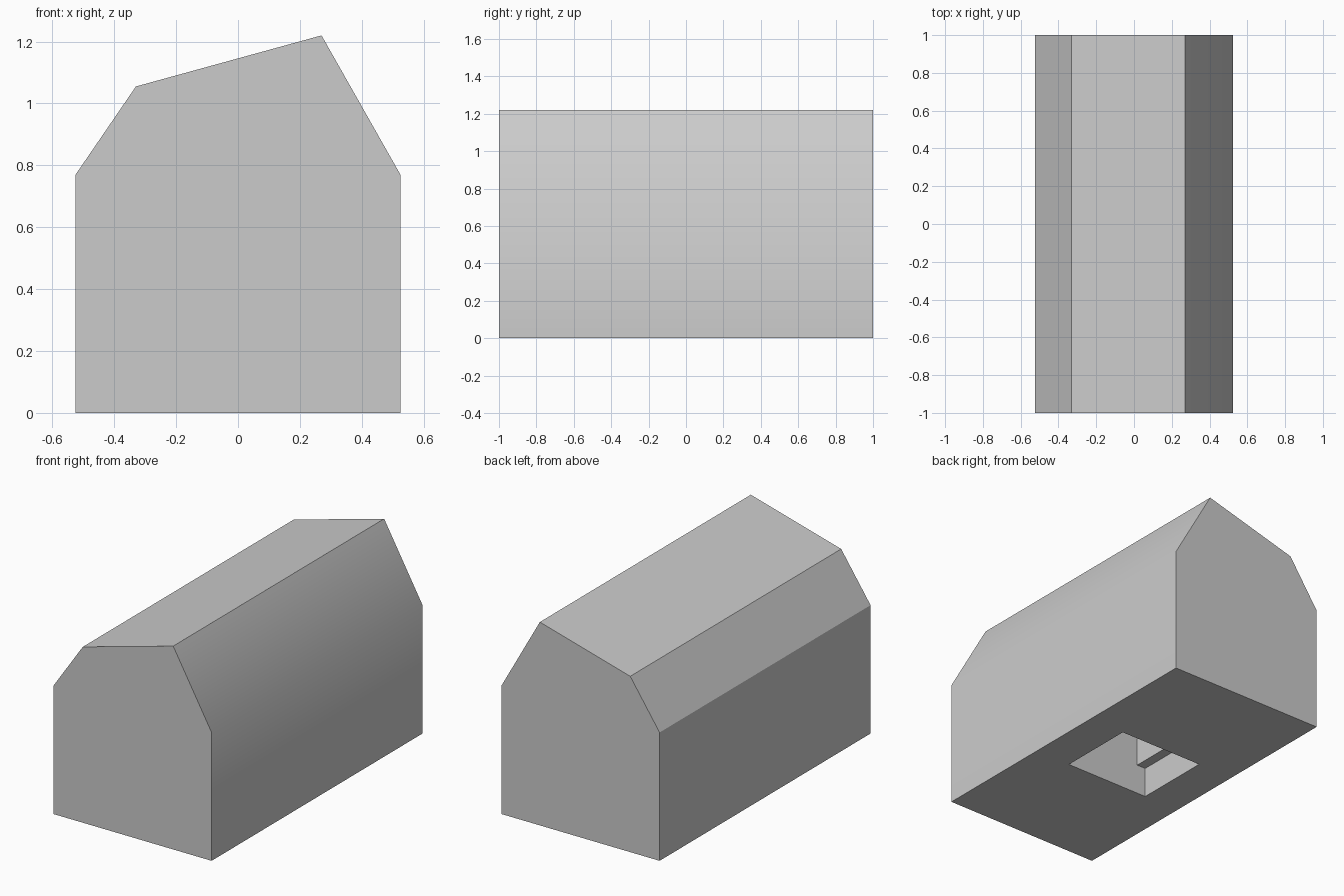
import bpy
import bmesh
import math

default = bpy.data.objects.get("Cube")
if default:
    bpy.data.objects.remove(default, do_unlink=True)

grey = bpy.data.materials.new("plain_grey")
grey.use_nodes = True
colour = (0.6, 0.6, 0.6, 1)
grey.diffuse_color = colour
grey.node_tree.nodes["Principled BSDF"].inputs["Base Color"].default_value = colour


def prism(name, profile, half_length):
    """Extrude an (x, z) profile along y, centred on y = 0."""
    bm = bmesh.new()
    front = bm.faces.new([bm.verts.new((x, -half_length, z)) for x, z in profile])
    grown = bmesh.ops.extrude_face_region(bm, geom=[front])["geom"]
    back = [v for v in grown if isinstance(v, bmesh.types.BMVert)]
    bmesh.ops.translate(bm, verts=back, vec=(0, 2 * half_length, 0))
    bmesh.ops.recalc_face_normals(bm, faces=bm.faces)
    mesh = bpy.data.meshes.new(name)
    bm.to_mesh(mesh)
    bm.free()
    mesh.materials.append(grey)
    obj = bpy.data.objects.new(name, mesh)
    bpy.context.collection.objects.link(obj)
    return obj


# Long block with an uneven, bevelled top
block = prism("block_body", [(-0.525, 0), (0.525, 0), (0.525, 0.77),
                             (0.27, 1.22), (-0.33, 1.055), (-0.525, 0.77)], 1)

# Stepped socket in the underside, narrower above the ledge
half = [(0.285, -0.1), (0.285, 0.185), (0.225, 0.185), (0.225, 0.6)]
cutter = prism("socket_cutter", half + [(-x, z) for x, z in reversed(half)], 0.24)
cutter.hide_render = True

cut = block.modifiers.new("socket", "BOOLEAN")
cut.operation = "DIFFERENCE"
cut.solver = "EXACT"
cut.object = cutter
bpy.ops.object.select_all(action="DESELECT")
block.select_set(True)
bpy.context.view_layer.objects.active = block
bpy.ops.object.modifier_apply(modifier=cut.name)
bpy.data.objects.remove(cutter, do_unlink=True)

# The gentle bend on the left side stays smooth, all other edges are sharp
bpy.ops.object.shade_smooth_by_angle(angle=math.radians(32))
